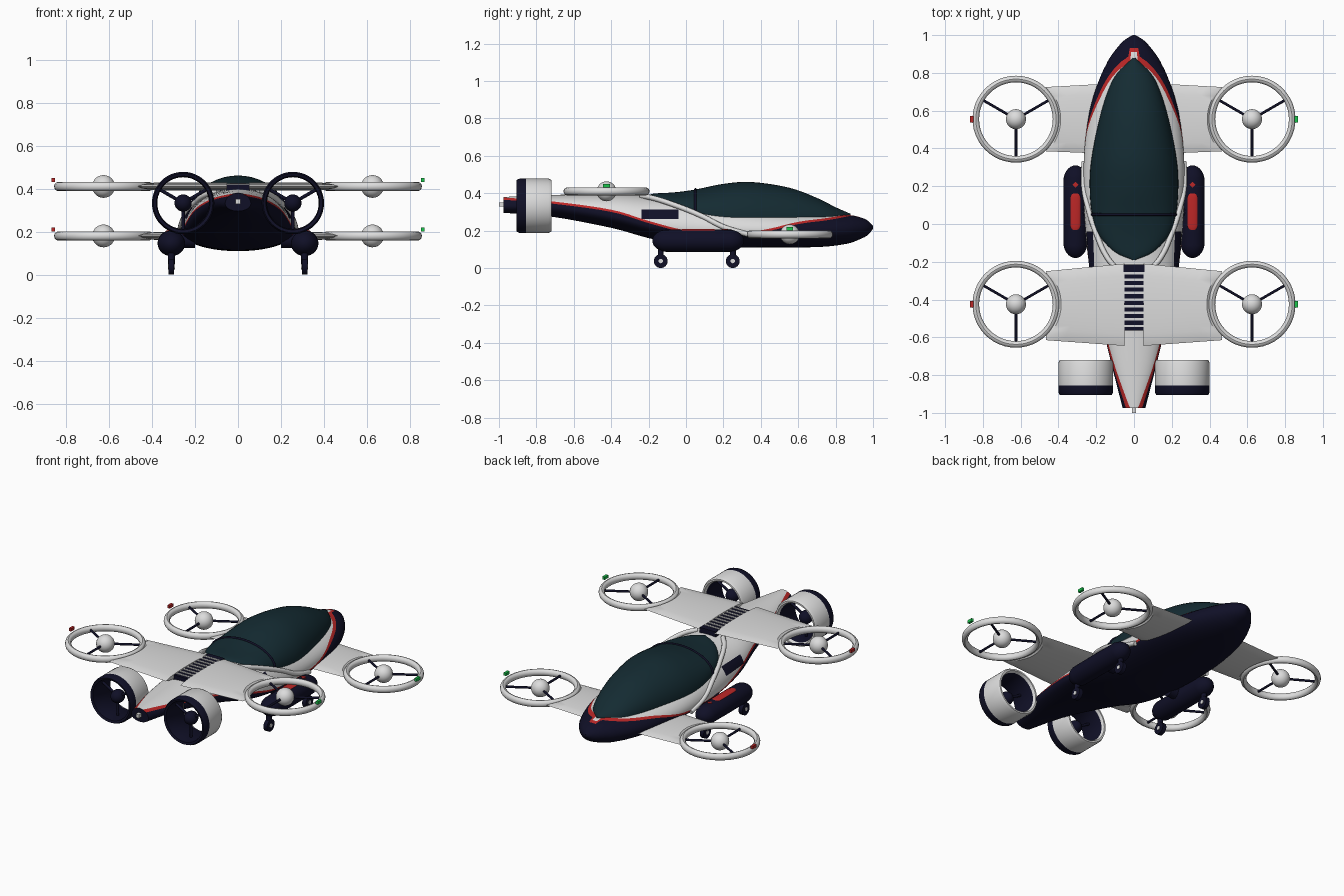
import bpy, bmesh
from math import sin, cos, asin, pi, radians, sqrt
from mathutils import Vector, Matrix

cube = bpy.data.objects.get("Cube")
if cube:
    bpy.data.objects.remove(cube)


def material(name, *rgb):
    mat = bpy.data.materials.new(name)
    mat.use_nodes = True
    mat.diffuse_color = (*rgb, 1)
    mat.node_tree.nodes["Principled BSDF"].inputs["Base Color"].default_value = (*rgb, 1)
    return mat


WHITE = material("white paint", .72, .72, .72)
NAVY = material("dark navy", .005, .005, .02)
GLASS = material("teal glass", .007, .024, .032)
RED = material("red trim", .5, .02, .02)
GREEN = material("green lamp", .01, .55, .07)
SIDES = (("left", 1), ("right", -1))


def finish(bm, name, *mats):
    bmesh.ops.recalc_face_normals(bm, faces=bm.faces)
    mesh = bpy.data.meshes.new(name)
    bm.to_mesh(mesh)
    bm.free()
    for mat in mats:
        mesh.materials.append(mat)
    obj = bpy.data.objects.new(name, mesh)
    bpy.context.collection.objects.link(obj)
    return obj


def loft(name, rings, mats, rule=lambda i, j: 0, loop=False):
    """Skin closed rings of points; rule(i, j) picks each face's material."""
    bm = bmesh.new()
    rows = [[bm.verts.new(p) for p in ring] for ring in rings]
    n = len(rows[0])
    for i in range(len(rows) - (not loop)):
        a, b = rows[i], rows[(i + 1) % len(rows)]
        for j in range(n):
            k = (j + 1) % n
            bm.faces.new((a[j], a[k], b[k], b[j])).material_index = rule(i, j)
    if not loop:
        for row, i in ((rows[0], 0), (rows[-1], len(rows) - 2)):
            bm.faces.new(row).material_index = rule(i, 0)
    return finish(bm, name, *mats)


def lathe(name, profile, center, along_y, mats, rule=lambda i, j: 0, steps=48):
    rings = []
    for s in range(steps):
        c, d = cos(2 * pi * s / steps), sin(2 * pi * s / steps)
        rings.append([Vector(center) + Vector((r * c, h, r * d) if along_y else (r * c, r * d, h))
                      for r, h in profile])
    return loft(name, rings, mats, rule, loop=True)


def rod(name, a, b, radius, mat, sides=12):
    a, b = Vector(a), Vector(b)
    bm = bmesh.new()
    turn = (b - a).to_track_quat("Z", "Y").to_matrix().to_4x4()
    bmesh.ops.create_cone(bm, cap_ends=True, segments=sides, radius1=radius, radius2=radius,
                          depth=(b - a).length, matrix=Matrix.Translation((a + b) / 2) @ turn)
    return finish(bm, name, mat)


def box(name, center, size, mat):
    bm = bmesh.new()
    bmesh.ops.create_cube(bm, size=1, matrix=Matrix.Translation(center) @ Matrix.Diagonal((*size, 1)))
    return finish(bm, name, mat)


def capsule(name, center, radii, stretch, mat):
    """Ellipsoid along y whose two halves are pulled apart."""
    bm = bmesh.new()
    bmesh.ops.create_uvsphere(bm, u_segments=28, v_segments=16, radius=1,
                              matrix=Matrix.Rotation(pi / 2, 4, "X"))
    for v in bm.verts:
        shift = 0 if abs(v.co.y) < .001 else stretch if v.co.y > 0 else -stretch
        v.co = Vector(center) + Vector(r * c for r, c in zip(radii, v.co)) + Vector((0, shift, 0))
    return finish(bm, name, mat)


def tube(name, points, radius, mat):
    curve = bpy.data.curves.new(name, "CURVE")
    curve.dimensions = "3D"
    curve.bevel_depth, curve.bevel_resolution, curve.use_fill_caps = radius, 3, True
    spline = curve.splines.new("BEZIER")
    spline.bezier_points.add(len(points) - 1)
    for bp, p in zip(spline.bezier_points, points):
        bp.co = p
        bp.handle_left_type = bp.handle_right_type = "AUTO"
    curve.materials.append(mat)
    bpy.context.collection.objects.link(bpy.data.objects.new(name, curve))


def smooth_rows(rows, sub=5):
    """Catmull-Rom resampling of a station table."""
    pad = [rows[0], *rows, rows[-1]]
    out = []
    for p in zip(pad, pad[1:], pad[2:], pad[3:]):
        for t in (s / sub for s in range(sub)):
            out.append([b + t / 2 * (c - a + t * (2 * a - 5 * b + 4 * c - d + t * (3 * (b - c) + d - a)))
                        for a, b, c, d in zip(*p)])
    return out + [list(rows[-1])]


# Hull: y, half width, bottom, widest height, top, paint seam height
hull = smooth_rows([
    (-.975, .06, .295, .33, .38, .365), (-.72, .125, .275, .33, .39, .345),
    (-.4, .2, .215, .28, .4, .3), (-.2, .24, .16, .23, .39, .24),
    (0, .26, .12, .21, .385, .19), (.2, .268, .11, .205, .35, .18),
    (.4, .262, .11, .2, .325, .19), (.6, .235, .11, .2, .305, .235),
    (.75, .19, .115, .2, .295, .255), (.86, .14, .13, .205, .285, .275),
    (.92, .1, .15, .21, .275, .29), (.97, .055, .175, .215, .255, .29),
    (1, .008, .21, .217, .225, .29)])
N = 12


def hull_ring(y, w, low, mid, top, seam):
    def angle(z, limit):
        return asin(min(limit, (z - mid) / (top - mid if z > mid else mid - low)))
    s, r = angle(seam, .97), angle(seam + .012, .99)
    angles = [-pi / 2 + (s + pi / 2) * k / N for k in range(N + 1)]
    angles += [r + (pi / 2 - r) * k / N for k in range(N + 1)]
    half = [(w * cos(a), y, mid + sin(a) * (top - mid if a > 0 else mid - low)) for a in angles]
    return half + [(-x, yy, z) for x, yy, z in half[-2:0:-1]]


def hull_paint(i, j):
    j, y = min(j, 4 * N + 1 - j), hull[i][0]
    if j < N or y > .92:
        return 1
    return 2 if j == N or y > .9 else 0


loft("hull", [hull_ring(*row) for row in hull], (WHITE, NAVY, RED), hull_paint)

# Canopy: y, half width, base, top
canopy = smooth_rows([
    (-.19, .01, .385, .395), (-.15, .1, .37, .4), (-.06, .185, .335, .405), (.05, .222, .3, .42),
    (.2, .235, .27, .45), (.35, .225, .265, .46), (.55, .185, .265, .43),
    (.7, .14, .265, .375), (.8, .09, .265, .325), (.88, .01, .265, .29)])


def canopy_ring(y, w, base, top, start=-25):
    angles = [radians(start + (180 - 2 * start) * k / 28) for k in range(29)]
    return [(w * cos(a), y, base + (top - base) * sin(a)) for a in angles]


loft("canopy", [canopy_ring(*row) for row in canopy], (GLASS,))
bow = min(canopy, key=lambda row: abs(row[0] - .05))
tube("canopy_bow", canopy_ring(*bow, start=0), .007, NAVY)

# Louvred spine panel and tail lamp
box("louvre_panel", (0, -.39, .4), (.11, .35, .04), NAVY)
for k in range(9):
    box("louvre_slat", (0, -.26 - k * .035, .418), (.104, .013, .012), WHITE)
box("tail_lamp", (0, -.985, .34), (.022, .03, .022), WHITE)


def wing(name, side, z, ring_y, root_x, root, tip):
    rings, m = [], 14
    loop = [(k / m, 1) for k in range(m + 1)] + [(k / m, -1) for k in range(m - 1, 0, -1)]
    for t in (0, .25, .5, .75, .95, 1):
        ring = []
        for u, face in loop:
            y0, y1 = (a + (b - a) * u for a, b in (root, tip))
            tip_x = min(.465, .625 - sqrt(max(0, .222 ** 2 - (y1 - ring_y) ** 2)))
            thick = .018 * sqrt(max(0, sin(pi * u))) * (1 if t < 1 else .1)
            ring.append((side * (root_x + (tip_x - root_x) * t), y0 + (y1 - y0) * t, z + face * thick))
        rings.append(ring)
    loft(name, rings, (WHITE,))


# Lift rotors on wing tips
rim = [(.2125 + .0175 * cos(a * pi / 6), .021 * sin(a * pi / 6)) for a in range(12)]
for label, side in SIDES:
    wing(f"rear_wing_{label}", side, .41, -.425, .05, (-.21, -.645), (-.25, -.615))
    wing(f"front_wing_{label}", side, .18, .555, .1, (.745, .37), (.725, .385))
    for place, y, z in (("rear", -.425, .41), ("front", .555, .18)):
        hub = Vector((side * .625, y, z))
        part = f"{place}_{label}"
        lathe(f"rotor_ring_{part}", rim, hub, False, (WHITE,))
        capsule(f"rotor_hub_{part}", hub, (.053, .053, .053), 0, WHITE)
        for deg in (30, 150, 270):
            out = Vector((cos(radians(deg)), sin(radians(deg)), 0))
            rod(f"rotor_spoke_{part}", hub, hub + out * .205, .007, NAVY)
        box(f"position_lamp_{part}", hub + Vector((side * .234, 0, .03)), (.016, .036, .018),
            GREEN if side > 0 else RED)

# Ducted thrust fans at the tail
duct = [(.138, -.72), (.145, -.735), (.145, -.855), (.145, -.89), (.138, -.905),
        (.125, -.9), (.12, -.86), (.12, -.735), (.128, -.72)]
for label, side in SIDES:
    x, z = side * .255, .333
    lathe(f"duct_{label}", duct, (x, 0, z), True, (WHITE, NAVY), lambda i, j: 1 < j < 7)
    capsule(f"fan_hub_{label}", (x, -.83, z), (.04, .045, .04), 0, NAVY)
    for deg in (30, 150, 270):
        a = radians(deg)
        rod(f"fan_strut_{label}", (x, -.83, z), (x + .125 * cos(a), -.83, z + .125 * sin(a)), .008, NAVY)

# Landing pods, wheels, side vents and frame rails
for label, side in SIDES:
    x = side * .31
    capsule(f"pod_{label}", (x, .065, .146), (.064, .085, .06), .16, NAVY)
    capsule(f"pod_panel_{label}", (x, .065, .2), (.027, .04, .009), .065, RED)
    rod(f"pod_marker_{label}", (x, .208, .2), (x, .208, .208), .016, RED, sides=4)
    rod(f"pod_mount_{label}", (side * .2, .065, .16), (x, .065, .16), .035, NAVY)
    for place, y in (("rear", -.135), ("front", .25)):
        rod(f"leg_{place}_{label}", (x, y, .05), (x, y, .12), .016, NAVY)
        rod(f"wheel_{place}_{label}", (x - .013, y, .037), (x + .013, y, .037), .037, NAVY, sides=24)
        rod(f"wheel_cap_{place}_{label}", (x - .016, y, .037), (x + .016, y, .037), .012, WHITE)

    # Dark vent plate laid over the hull side
    bm = bmesh.new()
    grid = []
    for row in [r for r in hull if -.25 < r[0] < -.03]:
        y, w, low, mid, top, _ = row
        heights = [.262 + .05 * k / 5 for k in range(6)]
        grid.append([bm.verts.new((side * (w * sqrt(1 - ((h - mid) / (top - mid)) ** 2) + .005), y, h))
                     for h in heights])
    for a, b in zip(grid, grid[1:]):
        for j in range(5):
            bm.faces.new((a[j], a[j + 1], b[j + 1], b[j]))
    bmesh.ops.solidify(bm, geom=bm.faces[:], thickness=.004)
    finish(bm, f"side_vent_{label}", NAVY)

    tube(f"frame_rail_{label}", [(side * px, py, pz) for px, py, pz in (
        (.09, -.24, .385), (.14, -.18, .375), (.2, -.05, .333), (.242, .08, .28),
        (.266, .2, .22), (.265, .33, .18))], .014, WHITE)

# Smooth shading with sharp edges kept
bpy.ops.object.select_all(action="DESELECT")
for obj in bpy.context.scene.objects:
    if obj.type == "MESH":
        obj.select_set(True)
        bpy.context.view_layer.objects.active = obj
bpy.ops.object.shade_smooth_by_angle(angle=radians(35))
